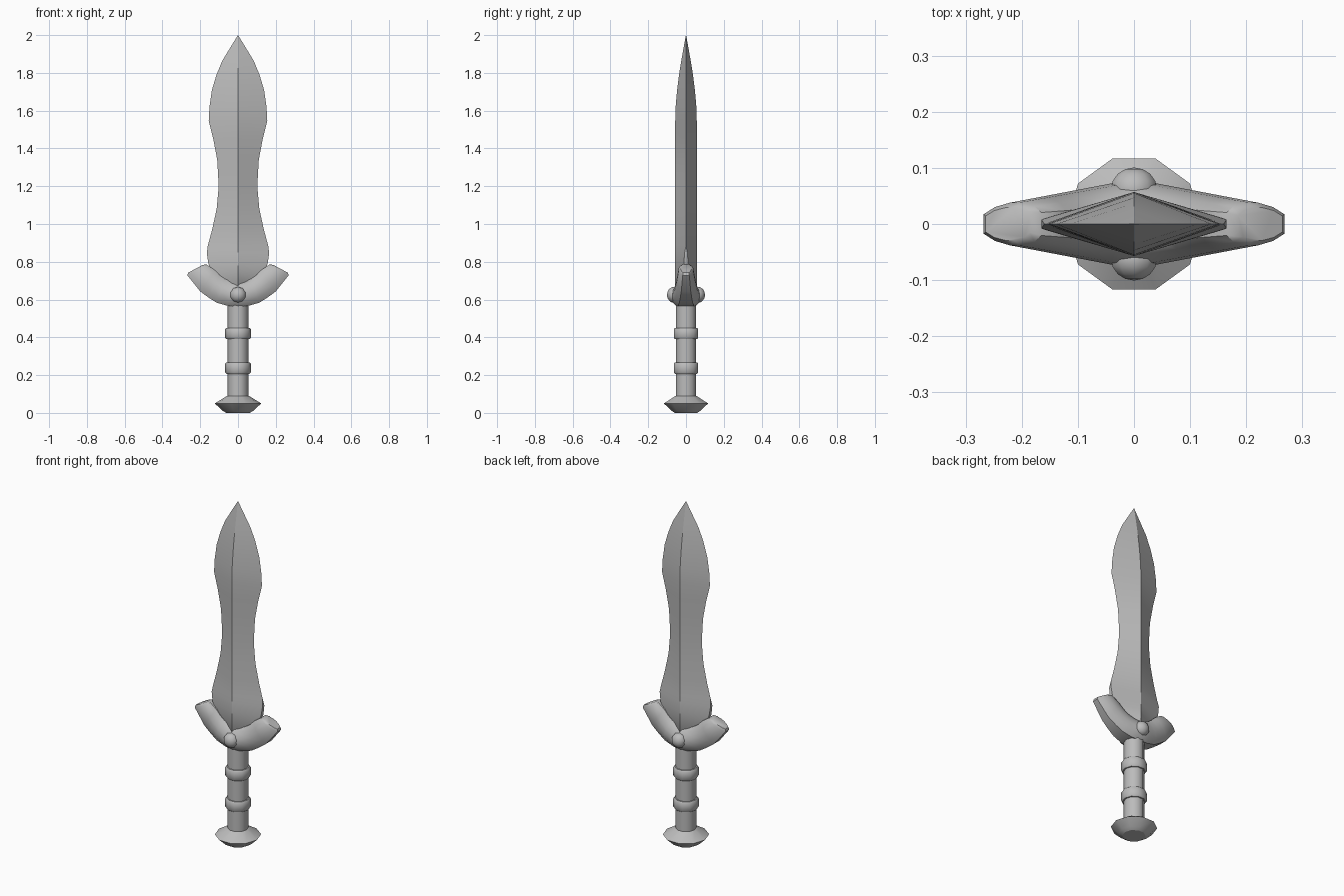
import bpy, bmesh, math
from mathutils import Vector

cube = bpy.data.objects.get("Cube")
if cube:
    bpy.data.objects.remove(cube)

steel = bpy.data.materials.new("grey steel")
steel.use_nodes = True
grey = (0.5, 0.5, 0.5, 1)
steel.diffuse_color = grey
steel.node_tree.nodes["Principled BSDF"].inputs["Base Color"].default_value = grey


def finish(name, bm, angle=30):
    """Weld, orient and smooth a part."""
    bmesh.ops.remove_doubles(bm, verts=bm.verts, dist=0.0002)
    bmesh.ops.recalc_face_normals(bm, faces=bm.faces)
    mesh = bpy.data.meshes.new(name)
    bm.to_mesh(mesh)
    bm.free()
    ob = bpy.data.objects.new(name, mesh)
    bpy.context.collection.objects.link(ob)
    mesh.materials.append(steel)
    bpy.ops.object.select_all(action='DESELECT')
    ob.select_set(True)
    bpy.context.view_layer.objects.active = ob
    bpy.ops.object.shade_smooth_by_angle(angle=math.radians(angle))
    return ob


def loft(name, rings, angle=30):
    """Skin a row of closed cross-sections and cap both ends."""
    bm = bmesh.new()
    rows = [[bm.verts.new(p) for p in ring] for ring in rings]
    n = len(rows[0])
    for a, b in zip(rows, rows[1:]):
        for i in range(n):
            j = (i + 1) % n
            bm.faces.new((a[i], a[j], b[j], b[i]))
    bm.faces.new(rows[0])
    bm.faces.new(rows[-1])
    return finish(name, bm, angle)


def turned(name, profile, sides=10, angle=40):
    """Lathe (radius, z) points around the vertical axis."""
    rings = [[(r * math.cos(math.tau * i / sides), r * math.sin(math.tau * i / sides), z)
              for i in range(sides)] for r, z in profile]
    return loft(name, rings, angle)


# Leaf-shaped blade: (z, half width, ridge depth, half edge thickness)
blade = [(0.64, 0.03, 0.057, 0.011), (0.70, 0.09, 0.057, 0.011),
         (0.75, 0.14, 0.057, 0.011), (0.79, 0.157, 0.057, 0.011),
         (0.845, 0.165, 0.057, 0.008), (0.885, 0.16, 0.057, 0),
         (0.97, 0.137, 0.057, 0), (1.08, 0.113, 0.057, 0),
         (1.20, 0.102, 0.057, 0), (1.34, 0.11, 0.057, 0),
         (1.45, 0.131, 0.057, 0), (1.545, 0.155, 0.057, 0),
         (1.62, 0.151, 0.055, 0), (1.71, 0.138, 0.047, 0),
         (1.79, 0.114, 0.037, 0), (1.865, 0.083, 0.025, 0),
         (2.0, 0.0005, 0.0005, 0)]
loft("blade", [[(w, -e, z), (0, -d, z), (-w, -e, z), (-w, e, z), (0, d, z), (w, e, z)]
               for z, w, d, e in blade], 25)

# Crescent guard: (outer x, outer z, inner x, inner z) from centre to tip
half = [(0, 0.562, 0, 0.69), (0.055, 0.567, 0.035, 0.695), (0.112, 0.583, 0.07, 0.71),
        (0.155, 0.61, 0.098, 0.73), (0.20, 0.643, 0.122, 0.755),
        (0.268, 0.728, 0.165, 0.785), (0.272, 0.738, 0.178, 0.788)]
stations = [(-a, b, -c, d) for a, b, c, d in half[:0:-1]] + half
section = [(0, 0.42), (0.12, 0.68), (0.35, 0.93), (0.55, 1), (0.8, 0.92), (1, 0.6)]
rings = []
for k, (ox, oz, ix, iz) in enumerate(stations):
    outer, inner = Vector((ox, 0, oz)), Vector((ix, 0, iz))
    tip = k in (0, len(stations) - 1)
    ring = []
    for side in (-1, 1):
        for s, depth in (section if side < 0 else section[::-1]):
            p = inner.lerp(outer, 0.08 + 0.84 * s if tip else s)
            p.y = side * depth * (0.08 - 0.19 * abs(p.x)) * (0.8 if tip else 1)
            ring.append(p)
    rings.append(ring)
loft("guard", rings, 40)

# Round studs on both faces of the guard
for name, side in (("front_stud", -1), ("back_stud", 1)):
    bm = bmesh.new()
    bmesh.ops.create_uvsphere(bm, u_segments=10, v_segments=8, radius=0.043)
    for v in bm.verts:
        v.co = Vector((v.co.x, side * 0.062 + v.co.z * 0.9, 0.625 + v.co.y))
    finish(name, bm, 40)

# Grip, two bands and pommel
turned("grip", [(0.055, 0.07), (0.055, 0.6)])
for name, z in (("lower_band", 0.237), ("upper_band", 0.42)):
    turned(name, [(0.05, z - 0.03), (0.062, z - 0.03), (0.068, z - 0.023),
                  (0.068, z + 0.023), (0.062, z + 0.03), (0.05, z + 0.03)])
turned("pommel", [(0.062, 0), (0.082, 0.012), (0.123, 0.05), (0.058, 0.09)], angle=30)
